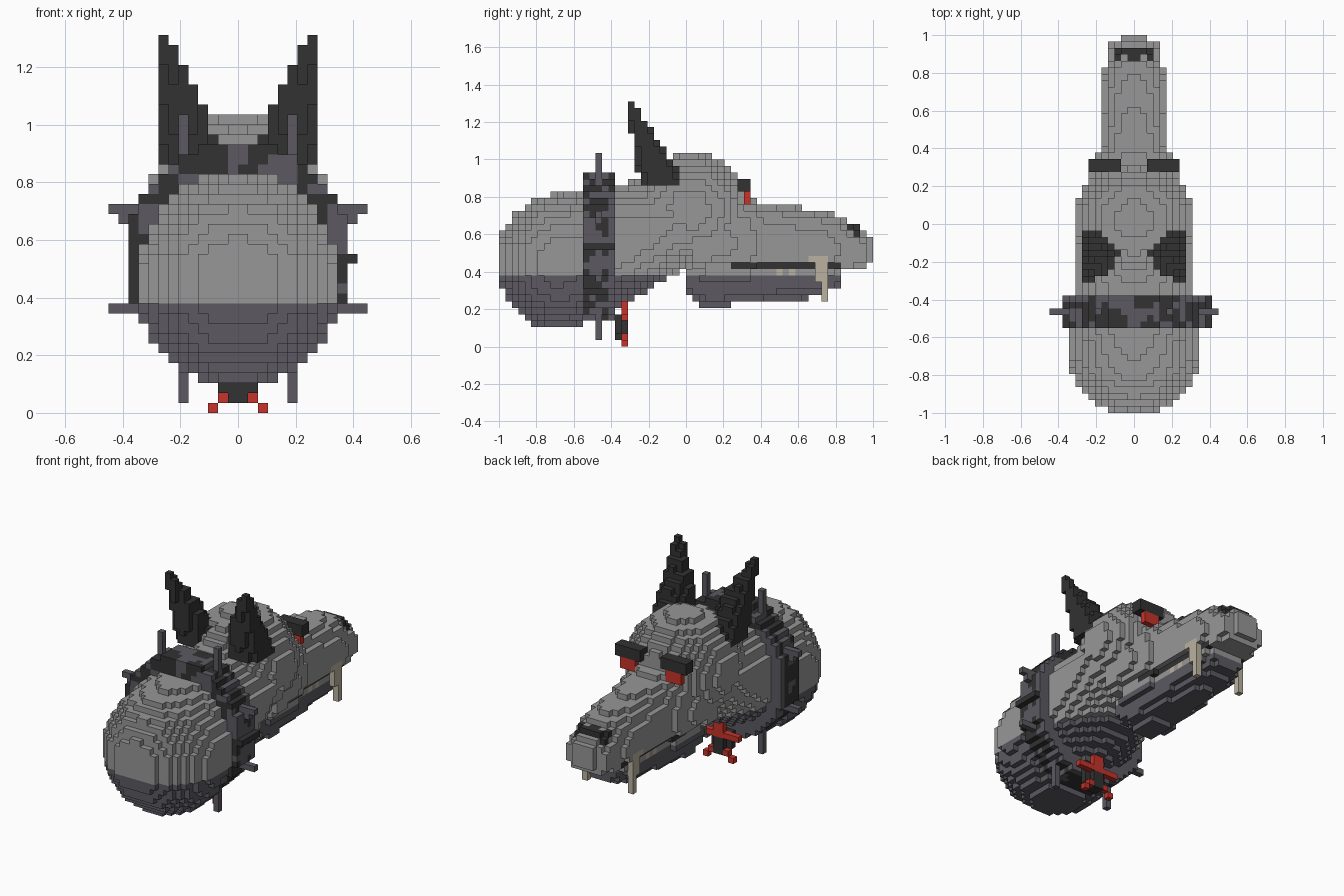
import bpy
import bmesh
from mathutils import Vector, noise

V = 2 / 58  # edge length of one cube

default_cube = bpy.data.objects.get("Cube")
if default_cube:
    bpy.data.objects.remove(default_cube, do_unlink=True)

# Colours
COLOURS = {
    "grey_fur": (0.31, 0.31, 0.31),
    "slate_fur": (0.106, 0.101, 0.121),
    "charcoal": (0.032, 0.032, 0.032),
    "red": (0.57, 0.034, 0.024),
    "ivory": (0.5, 0.45, 0.355),
}
GREY, SLATE, BLACK, RED, IVORY = range(5)
materials = []
for name, rgb in COLOURS.items():
    mat = bpy.data.materials.new(name)
    mat.use_nodes = True
    mat.diffuse_color = (*rgb, 1)
    shader = mat.node_tree.nodes["Principled BSDF"]
    shader.inputs["Base Color"].default_value = (*rgb, 1)
    shader.inputs["Roughness"].default_value = 0.9
    materials.append(mat)

cells = {}  # (i, j, k) -> (part, colour)


def centre(i, j, k):
    return (i + 0.5) * V, -1 + (j + 0.5) * V, (k + 0.5) * V


def put(part, colour, i, j, k, mirror=True):
    for side in (i, -1 - i) if mirror else (i,):
        shade = colour(side, j, k) if callable(colour) else colour
        cells[side, j, k] = (part, shade)


def box(part, colour, xs, ys, zs, mirror=True):
    """Fill inclusive cell ranges, repeated on the other side."""
    for i in range(xs[0], xs[1] + 1):
        for j in range(ys[0], ys[1] + 1):
            for k in range(zs[0], zs[1] + 1):
                put(part, colour, i, j, k, mirror)


def ellipsoid(part, colour, y0, z0, rx, ry, rz):
    for i in range(13):
        for j in range(58):
            for k in range(38):
                x, y, z = centre(i, j, k)
                if (x / rx) ** 2 + ((y - y0) / ry) ** 2 + ((z - z0) / rz) ** 2 < 1:
                    put(part, colour, i, j, k)


def blend(a, b, t):
    return [p + (q - p) * t for p, q in zip(a, b)]


def section(rows, y):
    """Blend the rows (y, low, high, half width) at y."""
    for a, b in zip(rows, rows[1:]):
        if a[0] <= y <= b[0]:
            return blend(a[1:], b[1:], (y - a[0]) / (b[0] - a[0]))
    return None


def loft(part, colour, rows, middle, top_power, low_power):
    """Fill rounded cross-sections along y with cubes."""
    for j in range(58):
        found = section(rows, centre(0, j, 0)[1])
        if not found:
            continue
        low, high, width = found
        mid = low + (high - low) * middle
        for k in range(38):
            z = centre(0, 0, k)[2]
            if not low < z < high:
                continue
            if z > mid:
                u, power = (z - mid) / (high - mid), top_power
            else:
                u, power = (mid - z) / (mid - low), low_power
            reach = width * (1 - u ** power) ** (1 / power)
            for i in range(13):
                if centre(i, 0, 0)[0] < reach:
                    put(part, colour, i, j, k)


def fur(i, j, k):
    return SLATE if k < 11 else GREY


def muzzle_fur(i, j, k):
    side = i if i >= 0 else -1 - i
    if k == 12 and 36 <= j <= 52:      # mouth line
        return BLACK
    if k == 13 and 48 <= j <= 50 and side > 2:      # gum of the fang
        return IVORY
    if k >= 18 and (j == 55 and side < 2 or j == 54 and side < 1):  # nose
        return BLACK
    if (j, k) in ((54, 18), (55, 17)) and side > 1:  # nostril spots
        return BLACK
    return fur(i, j, k)


def jaw_fur(i, j, k):
    return IVORY if k == 11 and j in (43, 45) else fur(i, j, k)


def camouflage(i, j, k):
    if j == 17 and k < 24:
        return SLATE
    return SLATE if noise.noise(Vector((i, j, k)) * 0.37) > 0.16 else BLACK


# Neck: a tapering row of ellipsoids, then the skull
for step in range(13):
    shape = blend((-0.68, 0.45, 0.35, 0.335, 0.363),
                  (-0.13, 0.645, 0.3, 0.27, 0.265), step / 12)
    ellipsoid("neck", fur, *shape)
ellipsoid("skull", fur, 0.02, 0.735, 0.312, 0.315, 0.3)

# Muzzle
loft("muzzle", muzzle_fur, [
    (0.03, 0.41, 0.75, 0.25), (0.3, 0.41, 0.82, 0.22),
    (0.41, 0.41, 0.77, 0.185), (0.55, 0.41, 0.76, 0.175),
    (0.79, 0.41, 0.71, 0.165), (0.83, 0.41, 0.69, 0.15),
    (0.94, 0.41, 0.64, 0.135), (1.0, 0.48, 0.58, 0.065),
], 0.38, 2.1, 3.5)

# Lower jaw
loft("lower_jaw", jaw_fur, [
    (0, 0.27, 0.415, 0.14), (0.1, 0.2, 0.415, 0.16),
    (0.22, 0.2, 0.415, 0.16), (0.26, 0.23, 0.415, 0.16),
    (0.55, 0.24, 0.415, 0.15), (0.72, 0.27, 0.415, 0.14),
    (0.83, 0.33, 0.415, 0.11),
], 0.85, 3, 2.1)

# Collar with its spikes and side stud
loft("collar", camouflage,
     [(-0.55, 0.135, 0.935, 0.385), (-0.38, 0.135, 0.935, 0.385)],
     0.5, 2.1, 2.1)
box("collar_stud", BLACK, (11, 11), (13, 17), (15, 15), mirror=False)
box("collar_spikes", SLATE, (5, 5), (15, 15), (25, 29))
box("collar_spikes", SLATE, (5, 5), (15, 15), (1, 5))
for level in (10, 20):
    box("collar_spikes", SLATE, (9, 12), (15, 15), (level, level))
box("collar_spikes", SLATE, (10, 11), (15, 15), (19, 19))

# Ears, leaning outwards and back to a point
for k in range(25, 38):
    t = (k - 25) / 12
    rx = 0.1 - 0.08 * t ** 1.6
    ry = 0.12 - 0.1 * t
    x0, y0 = 0.28 - rx, -0.125 - 0.17 * t
    for i in range(8):
        for j in range(18, 30):
            x, y, _ = centre(i, j, k)
            if ((x - x0) / rx) ** 2 + ((y - y0) / ry) ** 2 < 1.1:
                put("ears", BLACK, i, j, k)
box("ears", BLACK, (7, 7), (20, 20), (36, 37))

# Brows, eyes and fangs
box("brows", BLACK, (2, 6), (37, 38), (24, 25))
box("eyes", RED, (3, 5), (38, 38), (22, 23))
box("fangs", IVORY, (4, 4), (50, 50), (7, 13))
box("fangs", IVORY, (4, 4), (49, 49), (10, 12))

# Pendant below the throat
box("pendant", BLACK, (0, 0), (18, 19), (1, 3))
box("pendant", BLACK, (0, 1), (18, 18), (2, 4))
box("pendant", RED, (0, 3), (19, 19), (4, 4))
box("pendant", RED, (0, 0), (19, 19), (5, 6))
box("pendant", RED, (1, 1), (19, 19), (1, 1))
box("pendant", RED, (2, 2), (19, 19), (0, 0))

# Turn each part into a mesh of its exposed cube faces
for part in dict.fromkeys(owner for owner, _ in cells.values()):
    bm = bmesh.new()
    corners = {}
    for cell, (owner, colour) in cells.items():
        if owner != part:
            continue
        for axis in range(3):
            for side in (0, 1):
                near = list(cell)
                near[axis] += 2 * side - 1
                if tuple(near) in cells:
                    continue
                loop = []
                for du, dv in ((0, 0), (1, 0), (1, 1), (0, 1)):
                    p = list(cell)
                    p[axis] += side
                    p[(axis + 1) % 3] += du
                    p[(axis + 2) % 3] += dv
                    key = tuple(p)
                    if key not in corners:
                        corners[key] = bm.verts.new(Vector(p) * V - Vector((0, 1, 0)))
                    loop.append(corners[key])
                face = bm.faces.new(loop if side else loop[::-1])
                face.material_index = colour
    mesh = bpy.data.meshes.new(part)
    bm.to_mesh(mesh)
    bm.free()
    for mat in materials:
        mesh.materials.append(mat)
    bpy.context.collection.objects.link(bpy.data.objects.new(part, mesh))
